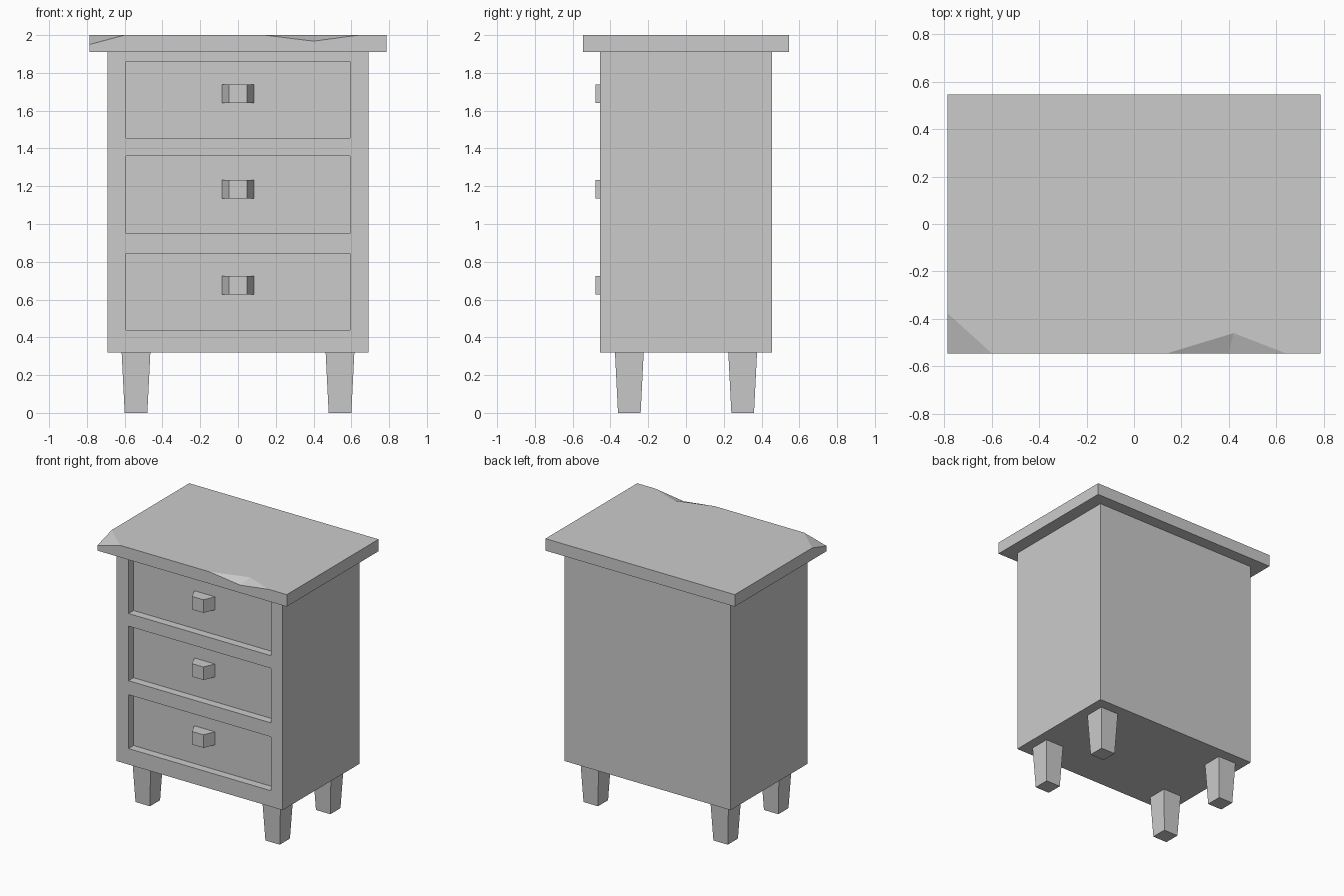
import bpy, bmesh

if "Cube" in bpy.data.objects:
    bpy.data.objects.remove(bpy.data.objects["Cube"])


def mesh_object(name, verts, faces):
    mesh = bpy.data.meshes.new(name)
    mesh.from_pydata(verts, [], faces)
    bm = bmesh.new()
    bm.from_mesh(mesh)
    bmesh.ops.recalc_face_normals(bm, faces=bm.faces)
    bm.to_mesh(mesh)
    bm.free()
    obj = bpy.data.objects.new(name, mesh)
    bpy.context.collection.objects.link(obj)
    return obj


def prism(name, ring_a, ring_b):
    """Solid joining two rings with the same number of points."""
    n = len(ring_a)
    sides = [(i, (i + 1) % n, (i + 1) % n + n, i + n) for i in range(n)]
    caps = [tuple(range(n)), tuple(range(n, 2 * n))]
    return mesh_object(name, list(ring_a) + list(ring_b), sides + caps)


def rect(x0, x1, y0, y1, z):
    return [(x0, y0, z), (x1, y0, z), (x1, y1, z), (x0, y1, z)]


def box(name, x0, x1, y0, y1, z0, z1):
    return prism(name, rect(x0, x1, y0, y1, z0), rect(x0, x1, y0, y1, z1))


# Cabinet body with three recessed drawer fronts
FACE_Y = -0.395
body = box("cabinet_body", -0.69, 0.69, -0.455, 0.455, 0.32, 1.91)
drawers = [("bottom", 0.44, 0.845), ("middle", 0.95, 1.36), ("top", 1.455, 1.86)]
for label, z0, z1 in drawers:
    cutter = box(label + "_recess_cutter", -0.592, 0.592, -0.6, FACE_Y, z0, z1)
    cutter.hide_render = True
    cutter.hide_set(True)
    cut = body.modifiers.new(label + "_recess", "BOOLEAN")
    cut.operation = "DIFFERENCE"
    cut.solver = "EXACT"
    cut.object = cutter

    # Handle with splayed sides, slightly above the drawer's middle
    zc = z0 + 0.235
    plan = [(-0.088, FACE_Y + 0.005), (-0.048, -0.48), (0.048, -0.48), (0.088, FACE_Y + 0.005)]
    prism(label + "_drawer_handle",
          [(x, y, zc - 0.049) for x, y in plan],
          [(x, y, zc + 0.049) for x, y in plan])

# Tapered legs
for side, sx in (("left", -1), ("right", 1)):
    for end, sy in (("front", -1), ("back", 1)):
        cx, cy = 0.54 * sx, 0.3 * sy
        a, b = 0.06, 0.076
        prism(f"{end}_{side}_leg",
              rect(cx - a, cx + a, cy - a, cy + a, 0.0),
              rect(cx - b, cx + b, cy - b, cy + b, 0.32))

# Table top with a chipped corner and a chipped front edge
X, Y, Z0, Z1 = 0.787, 0.545, 1.91, 2.0
outline = [(-0.6, -Y), (0.14, -Y), (0.42, -0.46), (0.64, -Y),
           (X, -Y), (X, Y), (-X, Y), (-X, -0.375)]
verts = [(x, y, Z1) for x, y in outline]
verts += [(-X, -Y, 1.95), (0.4, -Y, 1.968)]      # 8 corner chip, 9 edge chip
verts += rect(-X, X, -Y, Y, Z0)                  # 10-13 underside
mesh_object("table_top", verts, [
    (0, 1, 2, 3, 4, 5, 6, 7),
    (0, 7, 8), (1, 9, 2), (9, 3, 2),
    (10, 11, 4, 3, 9, 1, 0, 8),
    (11, 12, 5, 4), (12, 13, 6, 5), (13, 10, 8, 7, 6),
    (10, 13, 12, 11)])
